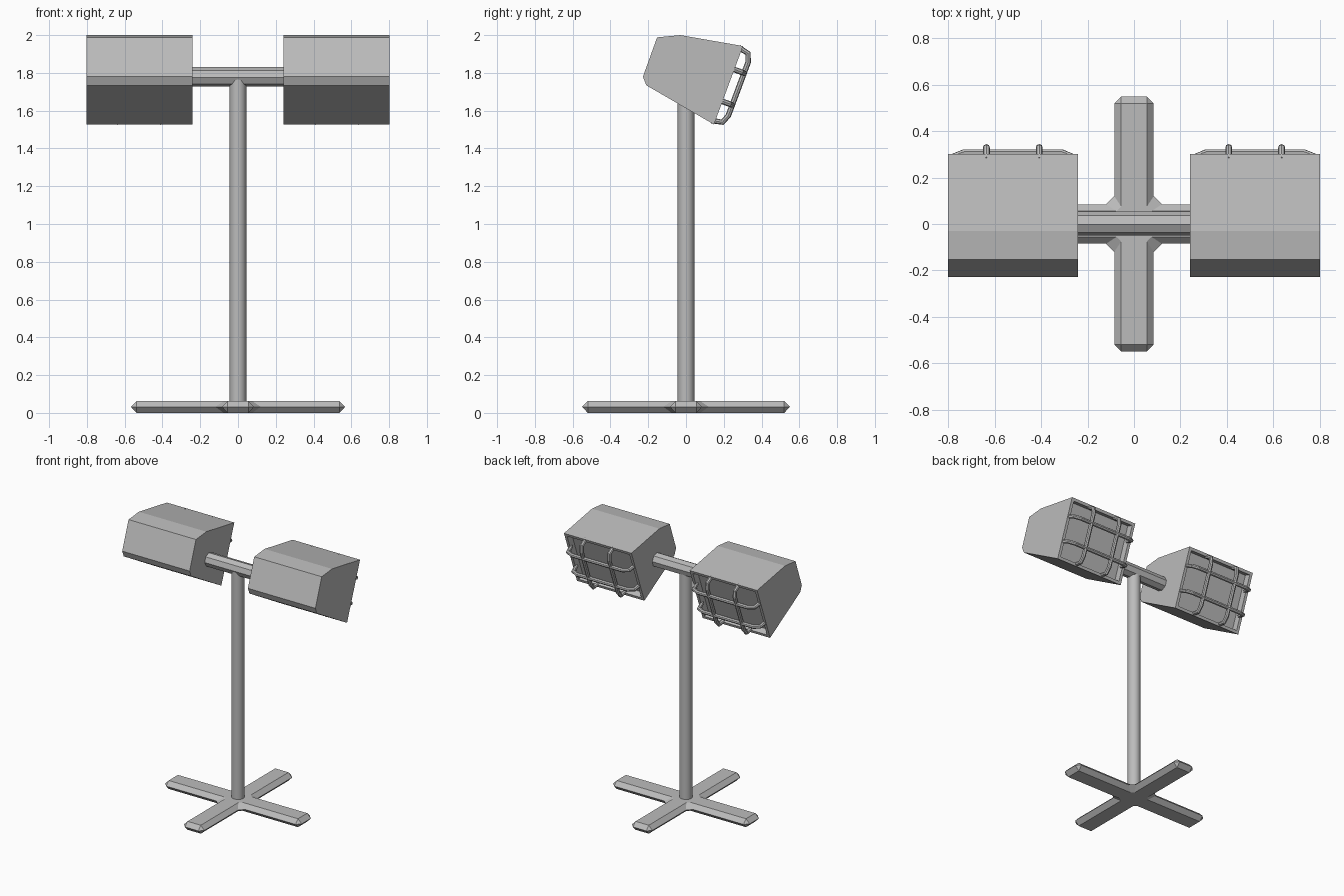
import bpy, bmesh, math
from mathutils import Vector, Matrix

cube = bpy.data.objects.get("Cube")
if cube:
    bpy.data.objects.remove(cube, do_unlink=True)

grey = bpy.data.materials.new("grey metal")
grey.use_nodes = True
COLOUR = (0.5, 0.5, 0.5, 1)
grey.diffuse_color = COLOUR
grey.node_tree.nodes["Principled BSDF"].inputs["Base Color"].default_value = COLOUR


def add_object(name, data):
    obj = bpy.data.objects.new(name, data)
    data.materials.append(grey)
    bpy.context.collection.objects.link(obj)
    return obj


def finish(name, bm):
    bmesh.ops.recalc_face_normals(bm, faces=bm.faces[:])
    mesh = bpy.data.meshes.new(name)
    bm.to_mesh(mesh)
    bm.free()
    return add_object(name, mesh)


def rod(name, radius, length, sides, matrix):
    bm = bmesh.new()
    bmesh.ops.create_cone(bm, cap_ends=True, segments=sides, radius1=radius,
                          radius2=radius, depth=length, matrix=matrix)
    return finish(name, bm)


# Cross-shaped foot with chamfered edges
REACH_X, REACH_Y, HALF, CUT = 0.567, 0.55, 0.085, 0.03


def foot_outline(inset):
    top = HALF - CUT
    if inset:
        quarter = [(REACH_X - CUT, top)] * 2 + [(0.075, top), (top, 0.075)] + [(top, REACH_Y - CUT)] * 2
    else:
        quarter = [(REACH_X, top), (REACH_X - CUT, HALF), (0.12, HALF),
                   (HALF, 0.12), (HALF, REACH_Y - CUT), (top, REACH_Y)]
    points = []
    for sx, sy in ((1, 1), (-1, 1), (-1, -1), (1, -1)):
        part = [(x * sx, y * sy) for x, y in quarter]
        points += part if sx * sy > 0 else part[::-1]
    return points


bm = bmesh.new()
rings = [[bm.verts.new((x, y, z)) for x, y in foot_outline(inset)]
         for z, inset in ((0, True), (0.032, False), (0.063, True))]
for low, high in zip(rings, rings[1:]):
    for i in range(len(low)):
        j = (i + 1) % len(low)
        bm.faces.new((low[i], low[j], high[j], high[i]))
bm.faces.new(rings[0][::-1])
bm.faces.new(rings[2])
bmesh.ops.remove_doubles(bm, verts=bm.verts[:], dist=0.001)
finish("cross_foot", bm)

# Upright post
post = rod("post", 0.044, 1.73, 16, Matrix.Translation((0, 0, 0.905)))
bpy.context.view_layer.objects.active = post
post.select_set(True)
bpy.ops.object.shade_smooth_by_angle(angle=math.radians(35))
post.select_set(False)

# Crossbar between the lamps
rod("crossbar", 0.052, 0.52, 8, Matrix.Translation((0, 0.003, 1.78))
    @ Matrix.Rotation(math.pi / 2, 4, 'Y') @ Matrix.Rotation(math.radians(5), 4, 'Z'))

# Lamp heads: side profile in (y, z), open face between the last two points
PROFILE = [(0.148, 1.527), (-0.21, 1.734), (-0.228, 1.78),
           (-0.153, 1.988), (-0.03, 2.0), (0.302, 1.942)]
INNER, OUTER = 0.242, 0.802
bottom, top = (Vector((0, *PROFILE[i])) for i in (0, -1))
up = (top - bottom).normalized()
out = Vector((0, up.z, -up.y))
height = (top - bottom).length


def lamp_head(name, side):
    bm = bmesh.new()
    ends = [[bm.verts.new((side * x, y, z)) for y, z in PROFILE] for x in (INNER, OUTER)]
    a, b = ends
    for i in range(len(a)):
        face = bm.faces.new((a[i - 1], a[i], b[i], b[i - 1]))
        if i == 0:
            opening = face
    bm.faces.new(a)
    bm.faces.new(b)
    bmesh.ops.recalc_face_normals(bm, faces=bm.faces[:])
    # Recessed lens inside a thin rim
    bmesh.ops.inset_region(bm, faces=[opening], thickness=0.03)
    lens = bmesh.ops.extrude_discrete_faces(bm, faces=[opening])["faces"][0]
    bmesh.ops.translate(bm, verts=lens.verts[:], vec=out * -0.05)
    finish(name, bm)


def guard_bar(name, start, end):
    # Bent bar that leaves the rim, runs parallel to it and returns
    along = (end - start).normalized()
    path = [start - out * 0.02, start + along * 0.012 + out * 0.038,
            start + along * 0.055 + out * 0.055]
    path += [end - out * 0.02, end - along * 0.012 + out * 0.038,
             end - along * 0.055 + out * 0.055][::-1]
    curve = bpy.data.curves.new(name, 'CURVE')
    curve.dimensions = '3D'
    curve.bevel_depth = 0.015
    curve.bevel_resolution = 2
    curve.use_fill_caps = True
    spline = curve.splines.new('POLY')
    spline.points.add(len(path) - 1)
    for point, co in zip(spline.points, path):
        point.co = (*co, 1)
    spline.use_smooth = False
    add_object(name, curve)


for label, side in (("left", 1), ("right", -1)):
    lamp_head(label + "_lamp_head", side)
    for i, x in enumerate((0.408, 0.636)):
        foot = Vector((side * x, 0, 0)) + bottom
        guard_bar(f"{label}_upright_guard_bar_{i + 1}",
                  foot + up * 0.015, foot + up * (height - 0.015))
    for i, s in enumerate((0.13, 0.31)):
        level = bottom + up * s
        guard_bar(f"{label}_level_guard_bar_{i + 1}",
                  level + Vector((side * (INNER + 0.015), 0, 0)),
                  level + Vector((side * (OUTER - 0.015), 0, 0)))
